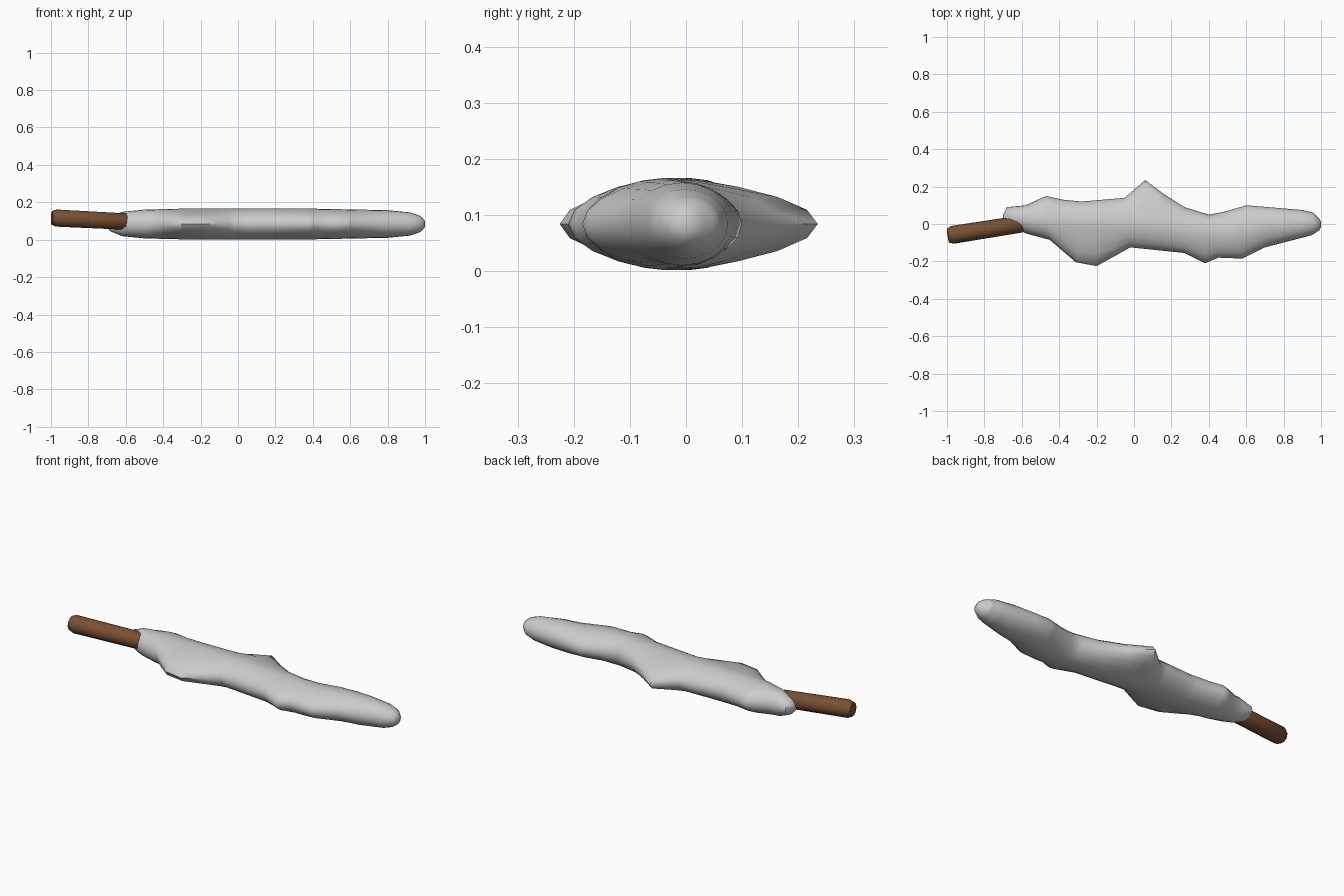
import bpy, bmesh, math
from mathutils import Vector

cube = bpy.data.objects.get("Cube")
if cube:
    bpy.data.objects.remove(cube, do_unlink=True)


def material(name, rgb):
    mat = bpy.data.materials.new(name)
    mat.use_nodes = True
    colour = (*rgb, 1)
    mat.diffuse_color = colour
    mat.node_tree.nodes["Principled BSDF"].inputs["Base Color"].default_value = colour
    return mat


def finish(name, bm, mat, angle):
    bmesh.ops.recalc_face_normals(bm, faces=bm.faces)
    mesh = bpy.data.meshes.new(name)
    bm.to_mesh(mesh)
    bm.free()
    obj = bpy.data.objects.new(name, mesh)
    bpy.context.collection.objects.link(obj)
    mesh.materials.append(mat)
    bpy.ops.object.select_all(action="DESELECT")
    bpy.context.view_layer.objects.active = obj
    obj.select_set(True)
    bpy.ops.object.shade_smooth_by_angle(angle=math.radians(angle))
    return obj


def loft(rings):
    bm = bmesh.new()
    loops = [[bm.verts.new(p) for p in ring] for ring in rings]
    for a, b in zip(loops, loops[1:]):
        for i in range(len(a)):
            j = (i + 1) % len(a)
            bm.faces.new((a[i], a[j], b[j], b[i]))
    bm.faces.new(loops[0])
    bm.faces.new(loops[-1])
    return bm


def sample(profile, x):
    """Straight-line value of a profile of (x, value) points."""
    for (xa, a), (xb, b) in zip(profile, profile[1:]):
        if x <= xb:
            return a + (b - a) * max(0, (x - xa) / (xb - xa))
    return profile[-1][1]


# Fluffy body: lumpy outlines of the back, front, top and bottom
back = [(-.7, .05), (-.68, .09), (-.58, .1), (-.47, .15), (-.38, .13), (-.28, .12),
        (-.05, .14), (.06, .235), (.16, .16), (.27, .09), (.4, .05), (.5, .07),
        (.6, .1), (.9, .075), (.96, .06), (.99, .03), (1, .01)]
front = [(-.7, .02), (-.65, -.01), (-.58, -.05), (-.45, -.085), (-.31, -.205),
         (-.2, -.225), (-.1, -.17), (-.02, -.125), (.27, -.155), (.38, -.21),
         (.45, -.18), (.58, -.185), (.7, -.125), (.95, -.06), (.99, -.035), (1, -.015)]
height = [(-.7, .02), (-.68, .04), (-.62, .065), (-.5, .077), (-.3, .082), (.4, .082),
          (.8, .074), (.92, .062), (.97, .045), (.99, .03), (1, .015)]
spine = [(-.7, .035), (-.6, .03), (-.4, .01), (0, 0), (.3, -.03), (.5, -.05),
         (.7, -.01), (1, 0)]

SIDES = 20
rings = []
for x in sorted({p[0] for p in back + front + height}):
    core, h = sample(spine, x), sample(height, x)
    ring = []
    for k in range(SIDES):
        a = math.tau * k / SIDES
        c, s = math.cos(a), math.sin(a)
        reach = sample(back if c > 0 else front, x) - core
        # Lumps that stick out further end in a sharper ridge
        power = 1 + max(0, abs(reach) - .09) * 4.5
        ring.append((x, core + reach * abs(c) ** power, .084 + h * s))
    rings.append(ring)
finish("fluffy_body", loft(rings), material("soft grey", (.6, .6, .6)), 50)

# Wooden handle: a tapered-end rod that runs into the body
start, end = Vector((-.995, -.062, .117)), Vector((-.58, .004, .096))
axis = (end - start).normalized()
side = axis.cross(Vector((0, 0, 1))).normalized()
up = side.cross(axis)
length = (end - start).length
rings = []
for along, radius in ((0, .037), (.025, .048), (length - .025, .046), (length, .03)):
    rings.append([start + axis * along + radius * (side * math.cos(math.tau * k / 10)
                  + up * math.sin(math.tau * k / 10)) for k in range(10)])
finish("handle", loft(rings), material("wood brown", (.19, .08, .032)), 40)
